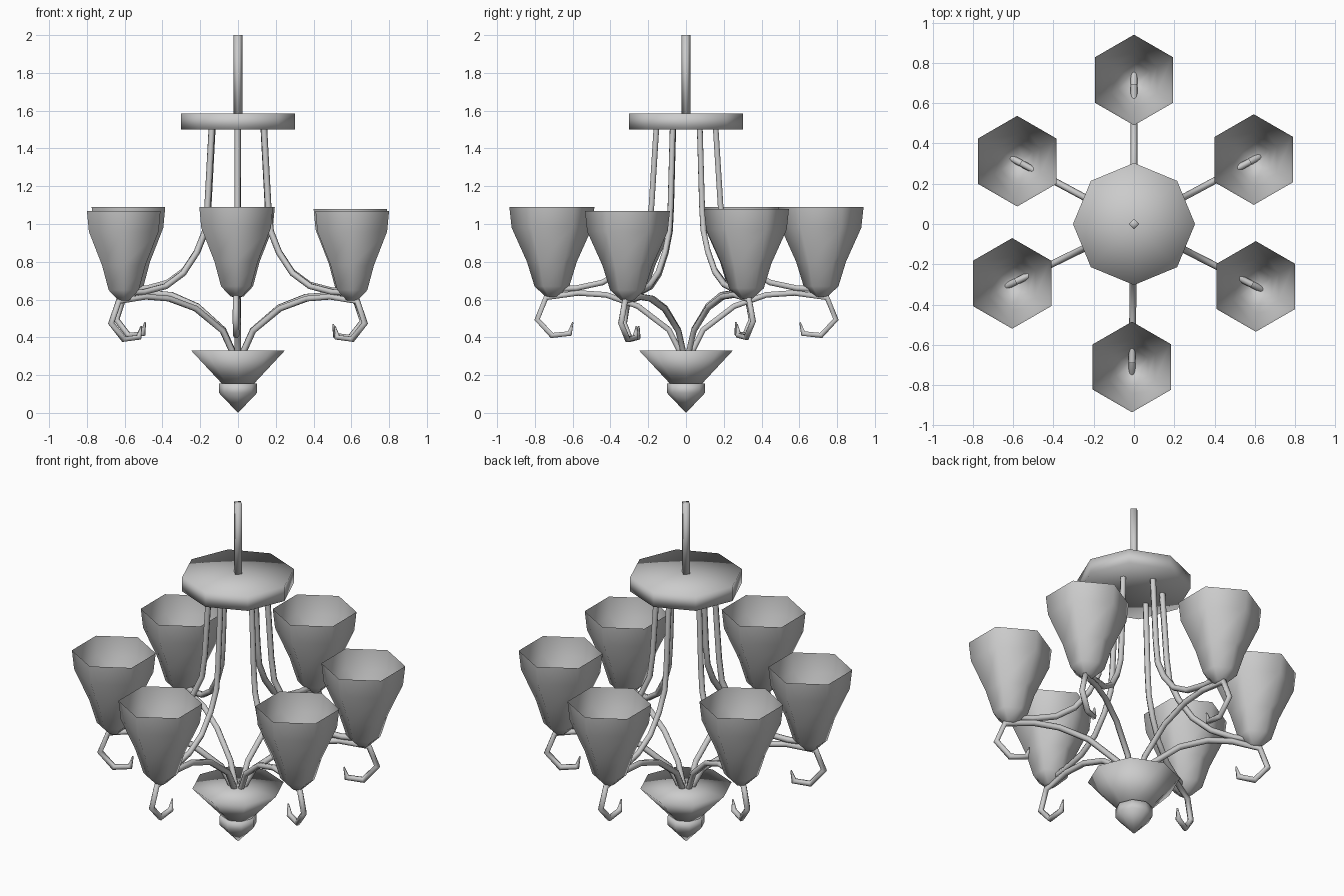
import bpy, bmesh
from math import sin, cos, pi, atan2, hypot

if "Cube" in bpy.data.objects:
    bpy.data.objects.remove(bpy.data.objects["Cube"])


def lathe(name, profile, sides, loc=(0, 0, 0), turn=0.0):
    """Spin an (r, z) profile; points with r = 0 close to a single tip."""
    bm = bmesh.new()
    rings = []
    for r, z in profile:
        if r == 0:
            rings.append([bm.verts.new((0, 0, z))] * sides)
        else:
            rings.append([bm.verts.new((r * cos(turn + 2 * pi * i / sides),
                                        r * sin(turn + 2 * pi * i / sides), z))
                          for i in range(sides)])
    for a, b in zip(rings, rings[1:]):
        for i in range(sides):
            j = (i + 1) % sides
            quad = list(dict.fromkeys([a[i], a[j], b[j], b[i]]))
            bm.faces.new(quad)
    bmesh.ops.recalc_face_normals(bm, faces=bm.faces)
    for f in bm.faces:
        f.smooth = True
    mesh = bpy.data.meshes.new(name)
    bm.to_mesh(mesh)
    bm.free()
    ob = bpy.data.objects.new(name, mesh)
    ob.location = loc
    bpy.context.collection.objects.link(ob)
    return ob


def tube(name, path, radius, angle, stretch, dz, taper_tip=False):
    """Sweep a round bar along an (r, z) path turned to the given angle."""
    cu = bpy.data.curves.new(name, 'CURVE')
    cu.dimensions = '3D'
    cu.bevel_depth = radius
    cu.bevel_resolution = 1
    cu.use_fill_caps = True
    sp = cu.splines.new('POLY')
    sp.points.add(len(path) - 1)
    for p, (r, z) in zip(sp.points, path):
        # stretch only the outer part so the inner ends stay put
        s = 1 + (stretch - 1) * min(1, r / 0.6)
        p.co = (r * s * cos(angle), r * s * sin(angle), z + dz * min(1, r / 0.4), 1)
    if taper_tip:
        sp.points[-1].radius = 0.25
    ob = bpy.data.objects.new(name, cu)
    bpy.context.collection.objects.link(ob)
    return ob


# Centre pieces: hanging rod, ceiling disc, lower bowl and finial
lathe("hanging_rod", [(0, 1.57), (0.025, 1.57), (0.025, 2.0), (0, 2.0)], 4)
lathe("top_disc", [(0, 1.5), (0.303, 1.5), (0.303, 1.585), (0, 1.585)], 8)
lathe("lower_bowl", [(0, 0.155), (0.085, 0.155), (0.248, 0.33), (0, 0.33)], 8)
lathe("finial", [(0, 0.0), (0.1, 0.105), (0.1, 0.155), (0, 0.155)], 8)

# Six arms, each with an open shade, a hanging bar and a scrolled bar
shade_profile = [(0, 0.61), (0.035, 0.617), (0.092, 0.67), (0.132, 0.80),
                 (0.213, 0.98), (0.225, 1.09)]
hanger_path = [(0.155, 1.51), (0.18, 1.1), (0.195, 0.97), (0.245, 0.86),
               (0.325, 0.755), (0.43, 0.69), (0.56, 0.66), (0.66, 0.655)]
scroll_path = [(0.03, 0.32), (0.09, 0.44), (0.25, 0.565), (0.41, 0.625),
               (0.55, 0.635), (0.71, 0.61), (0.755, 0.495), (0.68, 0.41),
               (0.59, 0.42), (0.575, 0.48)]
centres = [(0, 0.715, 0), (0.595, 0.32, -0.01), (0.605, -0.31, -0.02),
           (-0.01, -0.71, 0), (-0.605, -0.295, -0.02), (-0.58, 0.312, 0)]

for n, (x, y, dz) in enumerate(centres, 1):
    angle, dist = atan2(y, x), hypot(x, y)
    lathe(f"shade_{n}", shade_profile, 6, (x, y, dz), pi / 6)
    tube(f"hanger_arm_{n}", hanger_path, 0.017, angle, dist / 0.68, dz)
    tube(f"scroll_arm_{n}", scroll_path, 0.017, angle, dist / 0.68, dz, True)
